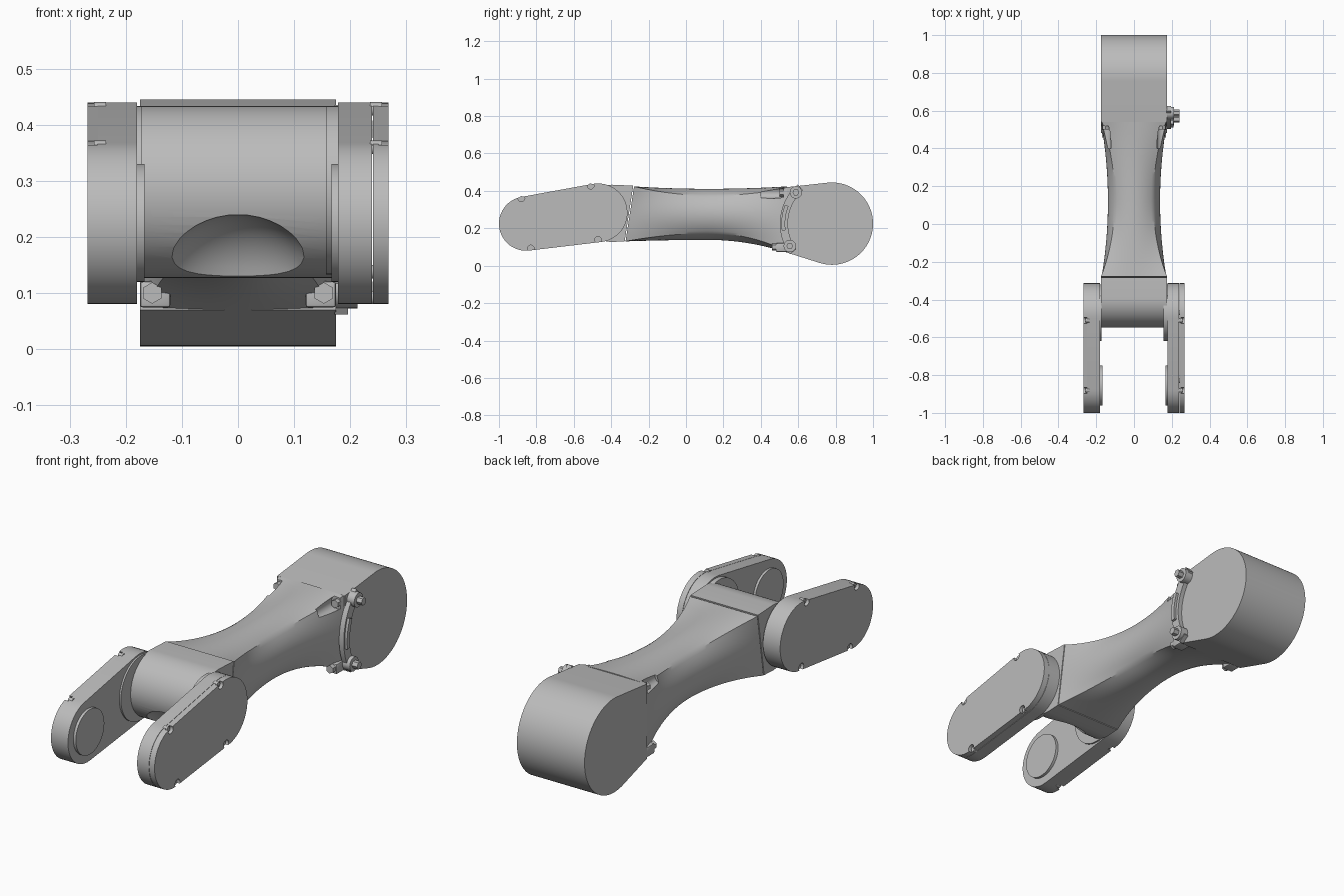
import bpy, bmesh
from math import sin, cos, acos, atan2, hypot, pi, radians
from mathutils import Vector, Matrix

cube = bpy.data.objects.get("Cube")
if cube:
    bpy.data.objects.remove(cube, do_unlink=True)

GREY = (0.5, 0.5, 0.5, 1)
metal = bpy.data.materials.new("plain_grey")
metal.use_nodes = True
metal.diffuse_color = GREY
metal.node_tree.nodes["Principled BSDF"].inputs["Base Color"].default_value = GREY
parts = []


def finish(name, bm):
    bmesh.ops.recalc_face_normals(bm, faces=bm.faces)
    mesh = bpy.data.meshes.new(name)
    bm.to_mesh(mesh)
    bm.free()
    mesh.materials.append(metal)
    ob = bpy.data.objects.new(name, mesh)
    bpy.context.collection.objects.link(ob)
    parts.append(ob)
    return ob


def arc(c, r, a0, a1, n=24):
    return [(c[0] + r * cos(a0 + (a1 - a0) * i / n),
             c[1] + r * sin(a0 + (a1 - a0) * i / n)) for i in range(n + 1)]


def capsule(c1, r1, c2, r2):
    """Outline around two circles of different size."""
    dy, dz = c2[0] - c1[0], c2[1] - c1[1]
    phi, a = atan2(dz, dy), acos((r1 - r2) / hypot(dy, dz))
    return arc(c1, r1, phi + a, phi + 2 * pi - a) + arc(c2, r2, phi - a, phi + a)


def prism(name, outline, x0, x1, round_edge=0.0):
    """Extrude a (y, z) outline along x; round the rim at x1."""
    bm = bmesh.new()
    near = [bm.verts.new((x0, y, z)) for y, z in outline]
    far = [bm.verts.new((x1, y, z)) for y, z in outline]
    bm.faces.new(near)
    cap = bm.faces.new(far)
    for i in range(len(near)):
        j = (i + 1) % len(near)
        bm.faces.new((near[i], near[j], far[j], far[i]))
    if round_edge:
        bmesh.ops.bevel(bm, geom=list(cap.edges), offset=round_edge,
                        segments=4, profile=0.5, affect='EDGES')
    return finish(name, bm)


def disc(name, c, r, x0, x1, n=40):
    return prism(name, arc(c, r, 0, 2 * pi * (n - 1) / n, n - 1), x0, x1)


def box(name, lo, hi, bevel=0.006):
    bm = bmesh.new()
    lo, hi = Vector(lo), Vector(hi)
    bmesh.ops.create_cube(bm, size=1, matrix=Matrix.Translation((lo + hi) / 2)
                          @ Matrix.Diagonal((*(hi - lo), 1)))
    bmesh.ops.bevel(bm, geom=list(bm.edges), offset=bevel, segments=2,
                    profile=0.5, affect='EDGES')
    return finish(name, bm)


def bolt_y(name, at, r, depth, n):
    """Bolt head whose axis runs front to back."""
    bm = bmesh.new()
    bmesh.ops.create_cone(bm, cap_ends=True, segments=n, radius1=r, radius2=r, depth=depth,
                          matrix=Matrix.Translation(at) @ Matrix.Rotation(pi / 2, 4, 'X'))
    return finish(name, bm)


def cut(target, cutter):
    cutter.hide_render = True
    mod = target.modifiers.new("cut", 'BOOLEAN')
    mod.operation, mod.solver, mod.object = 'DIFFERENCE', 'EXACT', cutter
    bpy.context.view_layer.objects.active = target
    bpy.ops.object.modifier_apply(modifier=mod.name)
    parts.remove(cutter)
    bpy.data.objects.remove(cutter, do_unlink=True)


# Waisted arm: square at both ends, round in the middle
bm = bmesh.new()
N, STEPS = 64, 32
rings = []
for k in range(STEPS + 1):
    u = 2 * k / STEPS - 1
    half = 0.138 + 0.037 * u * u
    top = 0.411 + 0.013 * u * u
    low = 0.138 - (0.068 if u > 0 else 0.008) * u * u
    square = 0.1 + 0.9 * abs(u) ** 1.8 if u < 0 else 0.1 + 0.8 * u ** 2
    ring = []
    for i in range(N):
        c, s = cos(2 * pi * i / N), sin(2 * pi * i / N)
        f = 1 - square + square / max(abs(c), abs(s))
        z = (top + low) / 2 + f * s * (top - low) / 2
        y = 0.12 + 0.42 * u + 0.155 * (z - 0.28) * max(0, -u)
        ring.append(bm.verts.new((c * f * half, y, z)))
    rings.append(ring)
for a, b in zip(rings, rings[1:]):
    for i in range(N):
        j = (i + 1) % N
        bm.faces.new((a[i], a[j], b[j], b[i]))
bm.faces.new(rings[0])
bm.faces.new(rings[-1])
arm = finish("waisted_arm", bm)

# Rear drum housing
DRUM = (0.78, 0.225)
prism("rear_drum", [(0.54, 0.07), (0.54, 0.42)]
      + arc(DRUM, 0.22, radians(97), radians(-107), 64), -0.175, 0.175)

# Front knuckle with a scooped underside
knuckle = prism("front_knuckle", [(-0.328, 0.13), (-0.282, 0.428)]
                + arc((-0.395, 0.28), 0.153, pi / 2, 3 * pi / 2, 32), -0.175, 0.175)
bm = bmesh.new()
bmesh.ops.create_uvsphere(bm, u_segments=48, v_segments=24, radius=1,
                          matrix=Matrix.Translation((0, -0.55, 0.09))
                          @ Matrix.Diagonal((0.155, 0.13, 0.15, 1)))
cut(knuckle, finish("scoop_cutter", bm))

# Fork side plates
TIP, PIVOT = (-0.855, 0.225), (-0.47, 0.283)
outline = capsule(TIP, 0.145, PIVOT, 0.157)
SCREWS = [(-0.88, 0.36), (-0.51, 0.428), (-0.83, 0.092), (-0.47, 0.138)]
right_plate = prism("right_fork_plate", outline, -0.18, -0.268, 0.026)
prism("left_fork_plate", outline, 0.178, 0.239)
left_cover = prism("left_fork_cover", outline, 0.2405, 0.268, 0.022)
disc("left_pivot_boss", PIVOT, 0.15, 0.157, 0.18, 64)
disc("right_pivot_boss", PIVOT, 0.15, -0.182, -0.172, 64)

# Inner bearing pads and recessed plate screws on both sides
for side, label, plate in ((1, "left", left_cover), (-1, "right", right_plate)):
    disc(label + "_bearing_pad", TIP, 0.105, side * 0.167, side * 0.185, 64)
    for p in SCREWS:
        cut(plate, disc("pocket_cutter", p, 0.018, side * 0.25, side * 0.3, 20))
        disc(label + "_plate_screw", p, 0.012, side * 0.235, side * 0.257, 16)

# Curved clamp on the left of the drum, with its bolts
a0, a1 = radians(131), radians(216)
prism("curved_clamp", arc(DRUM, 0.278, a0, a1) + arc(DRUM, 0.235, a1, a0), 0.172, 0.196)
for a in (139, 208):
    p = arc(DRUM, 0.255, radians(a), radians(a), 1)[0]
    disc("clamp_ear", p, 0.033, 0.172, 0.213, 24)
    disc("clamp_bolt", p, 0.018, 0.2, 0.24, 6)
prism("clamp_rib", arc(DRUM, 0.27, radians(158), radians(188), 10)
      + arc(DRUM, 0.25, radians(188), radians(158), 10), 0.19, 0.208)

# Corner lugs and bolts where the arm meets the drum
for side in (-1, 1):
    lo, hi = sorted((side * 0.12, side * 0.175))
    box("lower_lug", (lo, 0.48, 0.074), (hi, 0.545, 0.121))
    bolt_y("lower_lug_bolt", (side * 0.153, 0.472, 0.1), 0.019, 0.026, 6)
    bm = bmesh.new()
    bmesh.ops.create_cone(bm, cap_ends=True, segments=24, radius1=0.03, radius2=0.03,
                          depth=0.12, matrix=Matrix.Translation((side * 0.15, 0.46, 0.39))
                          @ Matrix.Rotation(pi / 2, 4, 'X'))
    cut(arm, finish("pocket_cutter", bm))
    bolt_y("upper_bolt", (side * 0.15, 0.515, 0.39), 0.019, 0.03, 6)

# Smooth curved surfaces, keep hard edges crisp
bpy.ops.object.select_all(action='DESELECT')
for ob in parts:
    ob.select_set(True)
bpy.context.view_layer.objects.active = arm
bpy.ops.object.shade_smooth_by_angle(angle=radians(30))
